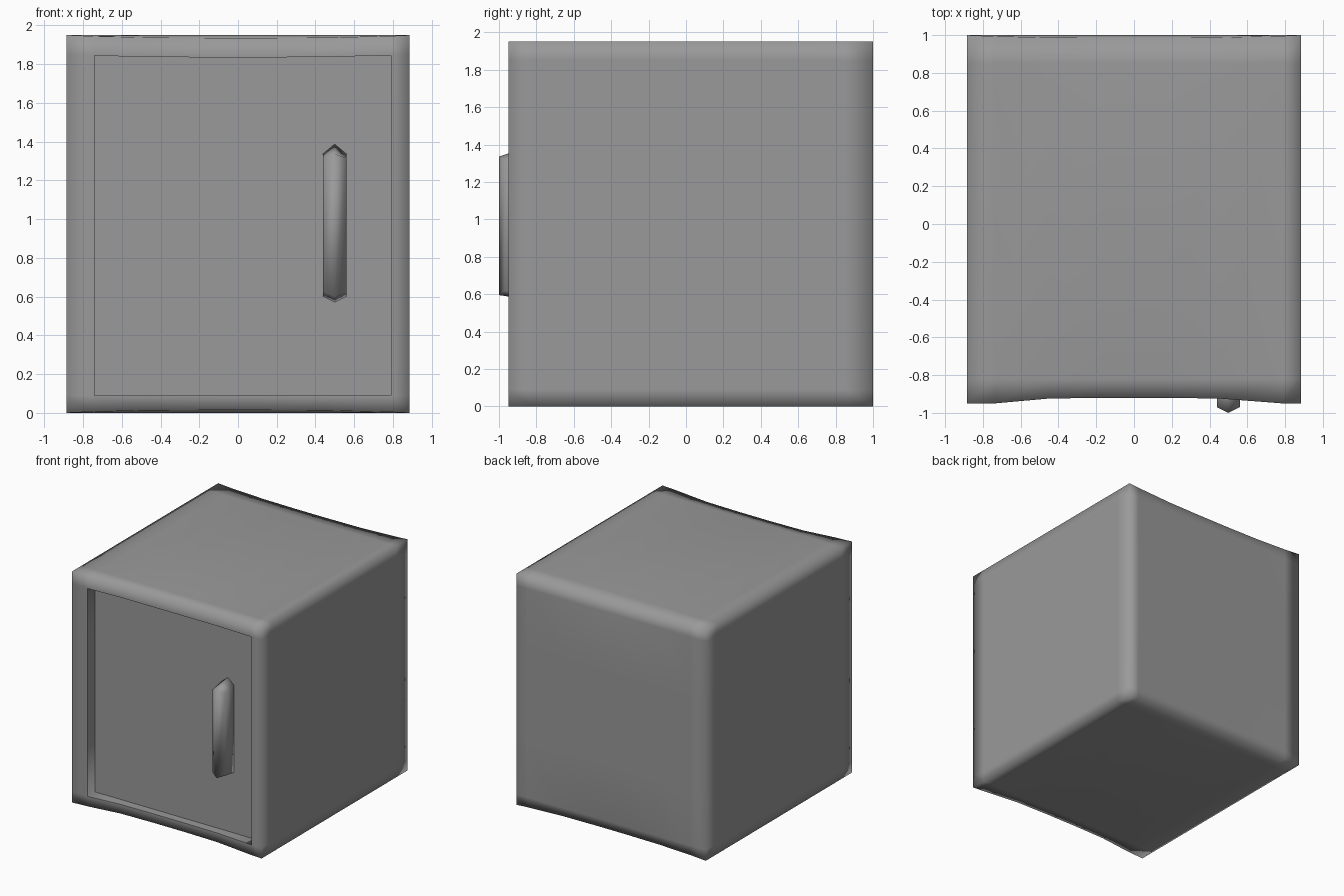
import bpy, bmesh

if "Cube" in bpy.data.objects:
    bpy.data.objects.remove(bpy.data.objects["Cube"])

W, Y0, Y1, H = 0.885, -0.95, 1.0, 1.95      # cabinet extents
L, R, B, T = -0.74, 0.79, 0.09, 1.85        # door opening
DOOR_Y = -0.85

grey = bpy.data.materials.new("dark_grey")
grey.diffuse_color = (0.32, 0.32, 0.32, 1)
grey.use_nodes = True
grey.node_tree.nodes["Principled BSDF"].inputs["Base Color"].default_value = grey.diffuse_color


def make_object(name, bm):
    bmesh.ops.recalc_face_normals(bm, faces=bm.faces)
    for f in bm.faces:
        f.smooth = True
    mesh = bpy.data.meshes.new(name)
    bm.to_mesh(mesh)
    bm.free()
    mesh.materials.append(grey)
    obj = bpy.data.objects.new(name, mesh)
    bpy.context.collection.objects.link(obj)
    return obj


# Cabinet: box with support loops and the door opening cut into its front
bm = bmesh.new()
bmesh.ops.create_cube(bm, size=1)
for v in bm.verts:
    v.co = (v.co.x * 2 * W, (Y0 + Y1) / 2 + v.co.y * (Y1 - Y0), (v.co.z + 0.5) * H)
cuts = [(0, x) for x in (L, -0.45, -0.15, 0.15, 0.45, R)]
cuts += [(1, y) for y in (-0.82, 0.85)]
cuts += [(2, z) for z in (B, 0.6, 1.35, T)]
for axis, pos in cuts:
    co, no = [0, 0, 0], [0, 0, 0]
    co[axis], no[axis] = pos, 1
    bmesh.ops.bisect_plane(bm, geom=bm.verts[:] + bm.edges[:] + bm.faces[:],
                           plane_co=co, plane_no=no)

# Recessed door panel
panel = []
for f in bm.faces:
    c = f.calc_center_median()
    if c.y < Y0 + 0.01 and L < c.x < R and B < c.z < T:
        panel.append(f)
res = bmesh.ops.extrude_face_region(bm, geom=panel)
bmesh.ops.delete(bm, geom=[f for f in panel if f.is_valid], context='FACES')
for g in res['geom']:
    if isinstance(g, bmesh.types.BMVert):
        g.co.y = DOOR_Y

# Edges across the front and back sag inward between the pointed corners
for v in bm.verts:
    x, y, z = v.co
    sag = 1 - (abs(x) / W) ** 3
    front, back = y < Y0 + 0.01, y > Y1 - 0.01
    low, high = z < 0.01, z > H - 0.01
    if front and (z < B + 0.01 or z > T - 0.01) and L + 0.05 < x < R - 0.05:
        v.co.y += 0.03 * sag
    if back and (low or high):
        v.co.y -= 0.015 * sag
    if (front or back) and high:
        v.co.z -= 0.015 * sag
    if (front or back) and low:
        v.co.z += 0.015 * sag
    if y < -0.84 and abs(z - T) < 0.01:
        v.co.z -= 0.015 * sag

# Crisp edges only around the door recess
for e in bm.edges:
    if len(e.link_faces) == 2:
        c = (e.verts[0].co + e.verts[1].co) / 2
        inside = L - 0.01 < c.x < R + 0.01 and B - 0.01 < c.z < T + 0.01
        if inside and c.y < DOOR_Y + 0.01 and e.calc_face_angle() > 0.7:
            e.smooth = False
make_object("cabinet_with_door", bm)

# Handle: upright bar with a softly shaded front ridge and pointed ends
bm = bmesh.new()
cx, hw = 0.5, 0.06


def ring(side_y, tip_y, lo_tip, lo, hi, hi_tip):
    pts = [(cx, tip_y, lo_tip), (cx + hw, side_y, lo), (cx + hw, side_y, hi),
           (cx, tip_y, hi_tip), (cx - hw, side_y, hi), (cx - hw, side_y, lo)]
    return [bm.verts.new(p) for p in pts]


back = ring(DOOR_Y + 0.01, DOOR_Y + 0.01, 0.57, 0.60, 1.34, 1.39)
front = ring(-0.97, -1.0, 0.595, 0.62, 1.315, 1.335)
for i in range(6):
    j = (i + 1) % 6
    bm.faces.new((back[i], back[j], front[j], front[i]))
bm.faces.new(front[0:4])
bm.faces.new(front[3:6] + front[0:1])
bm.faces.new(back[::-1])
make_object("door_handle", bm)
